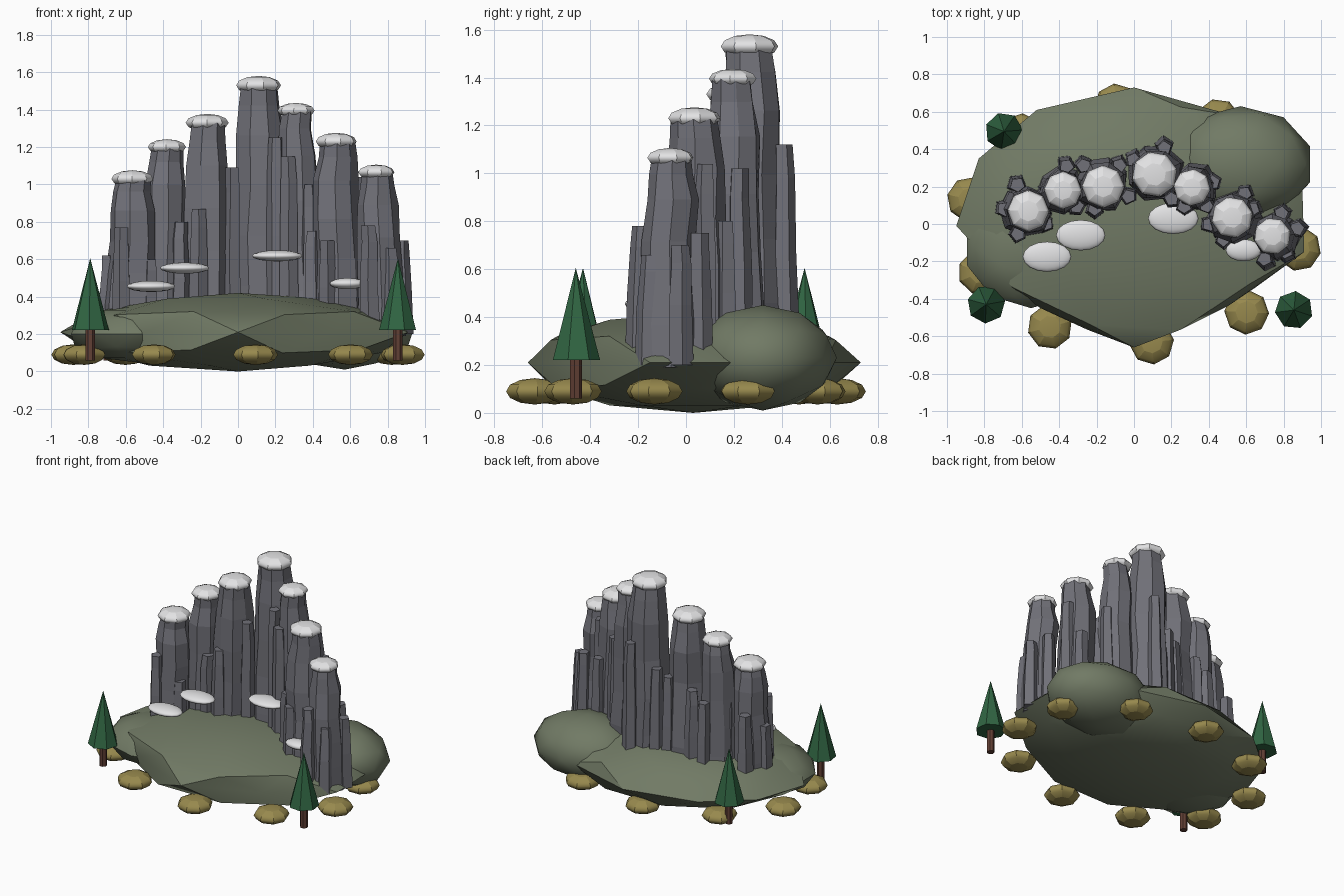
import bpy, bmesh, math, random
from mathutils import Vector

if "Cube" in bpy.data.objects:
    bpy.data.objects.remove(bpy.data.objects["Cube"])

random.seed(4)


def material(name, rgb):
    m = bpy.data.materials.new(name)
    m.diffuse_color = (*rgb, 1)
    m.use_nodes = True
    m.node_tree.nodes["Principled BSDF"].inputs["Base Color"].default_value = m.diffuse_color
    return m


ROCK = material("grey_rock", (0.165, 0.165, 0.19))
MOSS = material("moss_green", (0.165, 0.195, 0.13))
SNOW = material("snow_white", (0.76, 0.76, 0.77))
BUSH = material("olive_bush", (0.31, 0.25, 0.075))
PINE = material("pine_green", (0.03, 0.13, 0.055))
BARK = material("brown_bark", (0.12, 0.05, 0.035))


def finish(name, mat, smooth=False):
    ob = bpy.context.object
    ob.name = name
    ob.data.materials.append(mat)
    if smooth:
        bpy.ops.object.shade_smooth_by_angle(angle=math.radians(30))
    return ob


def ellipsoid(name, mat, loc, size, segs=8, rings=6, turn=0.0):
    bpy.ops.mesh.primitive_uv_sphere_add(segments=segs, ring_count=rings, radius=1,
                                         location=loc, rotation=(0, 0, turn))
    bpy.context.object.scale = size
    return finish(name, mat, True)


def mound(name, loc, size, outline=None):
    bpy.ops.mesh.primitive_ico_sphere_add(subdivisions=2, radius=1, location=loc)
    ob = bpy.context.object
    verts = ob.data.vertices
    rim = sorted((v for v in verts if abs(v.co.z) < 0.05),
                 key=lambda v: math.atan2(v.co.y, v.co.x) % math.tau)
    for v in verts:
        v.co = Vector(a * b for a, b in zip(v.co, size))
    if outline:
        for v, (x, y) in zip(rim, outline):
            v.co.x, v.co.y = x - loc[0], y - loc[1]
    return finish(name, MOSS, True)


def pillar(name, base, top, profile, sides, wobble):
    """Uneven stone prism; profile holds (height fraction, radius)."""
    bm = bmesh.new()
    base, top = Vector(base), Vector(top)
    spin = random.uniform(0, math.tau)
    side_r = [random.uniform(0.94, 1.06) for _ in range(sides)]
    rings = []
    for t, r in profile:
        c = base.lerp(top, t)
        dx, dy = (random.uniform(-wobble, wobble) for _ in range(2))
        ring = []
        for i in range(sides):
            a = spin + math.tau * i / sides
            rr = r * side_r[i] * random.uniform(0.95, 1.05)
            ring.append(bm.verts.new((c.x + dx + rr * math.cos(a),
                                      c.y + dy + rr * math.sin(a), c.z)))
        rings.append(ring)
    for lo, hi in zip(rings, rings[1:]):
        for i in range(sides):
            j = (i + 1) % sides
            bm.faces.new((lo[i], lo[j], hi[j], hi[i]))
    bm.faces.new(rings[0][::-1])
    bm.faces.new(rings[-1])
    me = bpy.data.meshes.new(name)
    bm.to_mesh(me)
    bm.free()
    me.materials.append(ROCK)
    ob = bpy.data.objects.new(name, me)
    bpy.context.collection.objects.link(ob)
    return ob


# Grassy ground lumps
mound("main_mound", (0, 0.03, 0.21), (0.9, 0.7, 0.21),
      [(0.90, 0.20), (0.53, 0.58), (0, 0.73), (-0.52, 0.61), (-0.83, 0.35),
       (-0.95, -0.01), (-0.50, -0.45), (0, -0.66), (0.50, -0.44), (0.91, -0.15)])
mound("back_right_mound", (0.57, 0.32, 0.23), (0.39, 0.31, 0.22))
mound("front_left_mound", (-0.55, -0.12, 0.2), (0.36, 0.33, 0.15))

# Tall rock columns with snow caps: x, y, cap height, cap radius
columns = [(-0.565, 0.07, 1.03, 0.112), (-0.38, 0.18, 1.20, 0.102),
           (-0.165, 0.20, 1.33, 0.115), (0.11, 0.265, 1.53, 0.123),
           (0.31, 0.195, 1.395, 0.10), (0.525, 0.035, 1.23, 0.112),
           (0.74, -0.065, 1.065, 0.10)]
for i, (x, y, z, r) in enumerate(columns, 1):
    pillar(f"rock_column_{i}", (x * 1.03, y, 0.19), (x, y, z),
           [(0, 1.32 * r), (0.2, 1.25 * r), (0.4, 1.16 * r), (0.6, 1.12 * r),
            (0.8, 1.08 * r), (0.92, 0.9 * r), (1, 0.82 * r)], 8, 0.008)
    ellipsoid(f"snow_cap_{i}", SNOW, (x, y, z), (r, r, 0.41 * r),
              turn=random.uniform(0, 0.8))

# Thin stone shards leaning on the columns: x, y, top height
shards = [(-0.62, 0.21, 0.72), (-0.69, 0.08, 0.62), (-0.62, -0.05, 0.77),
          (-0.46, 0.17, 0.80), (-0.47, 0.00, 0.60), (-0.36, 0.31, 0.78),
          (-0.27, 0.31, 0.85), (-0.31, 0.09, 0.80), (-0.21, 0.08, 0.87),
          (-0.08, 0.31, 0.90), (-0.03, 0.15, 1.09), (0.16, 0.405, 1.12),
          (0.00, 0.34, 0.95), (0.20, 0.13, 1.25), (0.27, 0.09, 1.15),
          (0.42, 0.22, 1.02), (0.39, 0.10, 1.00), (0.40, 0.00, 0.75),
          (0.59, 0.16, 0.80), (0.63, 0.08, 1.04), (0.48, -0.08, 0.70),
          (0.87, -0.02, 0.70), (0.70, -0.19, 0.78), (0.81, -0.15, 0.66),
          (0.79, 0.06, 0.75)]
for i, (x, y, z) in enumerate(shards, 1):
    pillar(f"rock_shard_{i}", (x * 1.01, y * 1.04, 0.2), (x, y, z),
           [(0, 0.056), (0.5, 0.05), (0.85, 0.044), (1, 0.039)], 5, 0.004)

# Snow patches on the front ledges: centre and half width
patches = [(-0.465, -0.175, 0.455, 0.13), (-0.285, -0.06, 0.553, 0.132),
           (0.21, 0.03, 0.618, 0.135), (0.585, -0.14, 0.47, 0.095)]
for i, (x, y, z, r) in enumerate(patches, 1):
    ellipsoid(f"snow_patch_{i}", SNOW, (x, y, z), (r, r * 0.62, 0.03), 16, 8)

# Ring of olive bushes round the foot
for i in range(10):
    a = math.radians(24 + 36 * i)
    ellipsoid(f"bush_{i + 1}", BUSH, (0.9 * math.cos(a), 0.635 * math.sin(a), 0.09),
              (0.12, 0.12, 0.055), turn=a)

# Pine trees
for i, (x, y) in enumerate([(-0.79, -0.43), (0.855, -0.46), (-0.695, 0.495)], 1):
    bpy.ops.mesh.primitive_cylinder_add(vertices=7, radius=0.026, depth=0.2,
                                        location=(x, y, 0.16))
    finish(f"tree_trunk_{i}", BARK)
    bpy.ops.mesh.primitive_cone_add(vertices=7, radius1=0.102, radius2=0, depth=0.385,
                                    location=(x, y, 0.413), rotation=(0, 0, 0.4 * i))
    finish(f"tree_crown_{i}", PINE)
